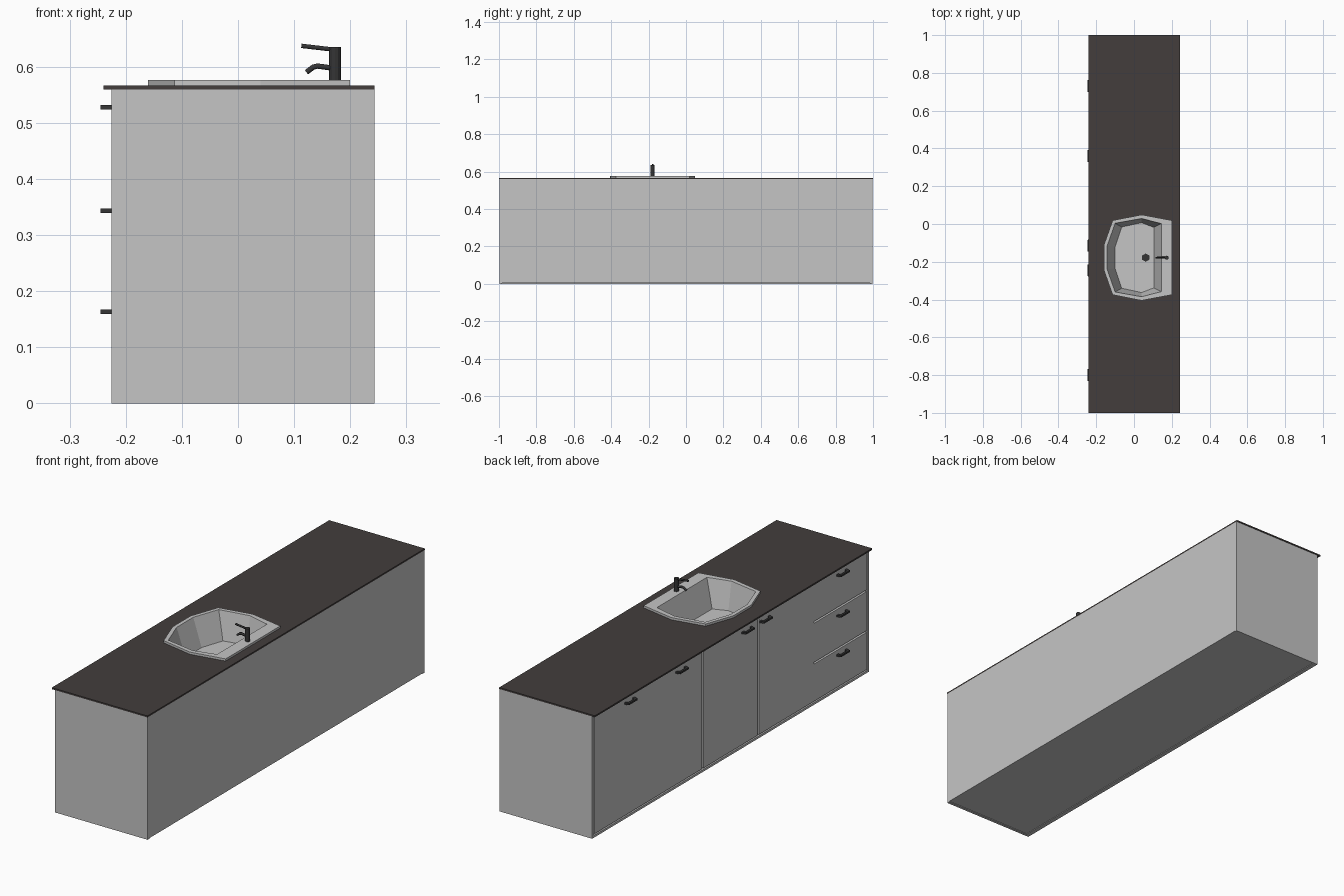
import bpy, bmesh
from mathutils import Vector

old = bpy.data.objects.get("Cube")
if old:
    bpy.data.objects.remove(old, do_unlink=True)


def material(name, rgb):
    m = bpy.data.materials.new(name)
    m.use_nodes = True
    colour = (*rgb, 1)
    m.diffuse_color = colour
    m.node_tree.nodes["Principled BSDF"].inputs["Base Color"].default_value = colour
    return m


GREY = material("light grey", (0.56, 0.56, 0.56))
BROWN = material("dark brown", (0.056, 0.048, 0.046))
DARK = material("dark metal", (0.035, 0.035, 0.036))


def finish(name, bm, mat):
    bmesh.ops.recalc_face_normals(bm, faces=bm.faces)
    mesh = bpy.data.meshes.new(name)
    bm.to_mesh(mesh)
    bm.free()
    mesh.materials.append(mat)
    ob = bpy.data.objects.new(name, mesh)
    bpy.context.collection.objects.link(ob)
    return ob


def box(name, x, y, z, mat):
    bm = bmesh.new()
    bmesh.ops.create_cube(bm, size=1)
    for v in bm.verts:
        v.co = [(a + b) / 2 + c * (b - a) for (a, b), c in zip((x, y, z), v.co)]
    return finish(name, bm, mat)


def cylinder(name, centre, radius, depth, sides, mat):
    bm = bmesh.new()
    bmesh.ops.create_cone(bm, cap_ends=True, segments=sides,
                          radius1=radius, radius2=radius, depth=depth)
    bmesh.ops.translate(bm, verts=bm.verts, vec=centre)
    return finish(name, bm, mat)


def tube(name, points, radius, mat):
    curve = bpy.data.curves.new(name, "CURVE")
    curve.dimensions = "3D"
    curve.bevel_depth = radius
    curve.bevel_resolution = 1
    curve.use_fill_caps = True
    spline = curve.splines.new("POLY")
    spline.points.add(len(points) - 1)
    for p, co in zip(spline.points, points):
        p.co = (*co, 1)
    curve.materials.append(mat)
    ob = bpy.data.objects.new(name, curve)
    bpy.context.collection.objects.link(ob)


FRONT, BACK, TOP = -0.225, 0.243, 0.559
SINK_Y = -0.178


# Mirror half an outline across the sink's centre line
def outline(half, z):
    far = [Vector((x, SINK_Y + w, z)) for x, w in half]
    near = [Vector((x, SINK_Y - w, z)) for x, w in reversed(half)]
    return far + near


OUTER = [(0.2, 0.197), (0.04, 0.227), (-0.113, 0.197), (-0.16, 0.065)]
INNER = [(0.145, 0.18), (0.04, 0.207), (-0.1, 0.182), (-0.143, 0.06)]
FLOOR = [(0.105, 0.16), (0.04, 0.185), (-0.065, 0.162), (-0.1, 0.058)]

# Cabinet carcass
box("bottom_panel", (-0.205, BACK), (-0.99, 0.99), (0.003, 0.015), GREY)
box("back_panel", (0.23, BACK), (-0.99, 0.99), (0.003, TOP), GREY)
for side, label in ((-1, "right"), (1, "left")):
    box(label + "_end_panel", (FRONT, BACK), sorted((side * 0.985, side * 0.998)), (0, TOP), GREY)
box("front_backing", (-0.212, -0.2), (-0.99, 0.99), (0.003, TOP), GREY)
box("plinth_strip", (FRONT, -0.205), (-0.99, 0.99), (0, 0.01), GREY)

# Doors and drawer fronts
GAP = 0.005
for name, y0, y1 in (("wide_door", 0.2, 0.985), ("middle_door", -0.2, 0.2),
                     ("narrow_door", -0.6, -0.2)):
    low = y0 if name == "narrow_door" else y0 + GAP
    box(name, (FRONT, -0.21), (low, y1 - GAP), (0.016, TOP), GREY)
for i, (z0, z1) in enumerate(((0.016, 0.186), (0.194, 0.372), (0.38, TOP))):
    box(f"drawer_front_{i + 1}", (FRONT, -0.21), (-0.98, -0.6), (z0, z1), GREY)


# Handles: a bar on two short legs
def handle(y, z):
    bm = bmesh.new()
    profile = [(FRONT, -0.036), (-0.245, -0.031), (-0.245, 0.031), (FRONT, 0.036),
               (FRONT, 0.024), (-0.236, 0.021), (-0.236, -0.021), (FRONT, -0.024)]
    face = bm.faces.new([bm.verts.new((x, y + dy, z - 0.004)) for x, dy in profile])
    ext = bmesh.ops.extrude_face_region(bm, geom=[face])
    bmesh.ops.translate(bm, vec=(0, 0, 0.008),
                        verts=[v for v in ext["geom"] if isinstance(v, bmesh.types.BMVert)])
    finish("handle", bm, DARK)


for y in (0.73, 0.36, -0.115, -0.245, -0.8):
    handle(y, 0.528)
for z in (0.343, 0.163):
    handle(-0.8, z)

# Worktop with a cut-out for the basin
bm = bmesh.new()
rect = [Vector((x, y, TOP)) for x, y in ((-0.24, -1), (BACK, -1), (BACK, 1), (-0.24, 1))]
hole = [(p + q) / 2 for p, q in zip(outline(OUTER, TOP), outline(INNER, TOP))]
edges = []
for loop in (rect, hole):
    vs = [bm.verts.new(p) for p in loop]
    edges += [bm.edges.new((vs[i - 1], vs[i])) for i in range(len(vs))]
bmesh.ops.triangle_fill(bm, use_beauty=True, use_dissolve=False, edges=edges)
ext = bmesh.ops.extrude_face_region(bm, geom=list(bm.faces))
bmesh.ops.translate(bm, vec=(0, 0, 0.007),
                    verts=[v for v in ext["geom"] if isinstance(v, bmesh.types.BMVert)])
finish("worktop", bm, BROWN)

# Basin: rim, sloping walls and floor
bm = bmesh.new()
rings = [[bm.verts.new(p) for p in outline(h, z)] for h, z in
         ((OUTER, 0.564), (OUTER, 0.576), (INNER, 0.576), (FLOOR, 0.45))]
for a, b in zip(rings, rings[1:]):
    for i in range(len(a)):
        bm.faces.new((a[i - 1], a[i], b[i], b[i - 1]))
bm.faces.new(rings[-1])
basin = finish("basin", bm, GREY)
# Make sure the floor of the open shell faces upwards
if basin.data.polygons[-1].normal.z < 0:
    basin.data.flip_normals()
cylinder("drain", (0.062, SINK_Y, 0.452), 0.022, 0.006, 6, DARK)

# Tap: column, spout and lever
cylinder("tap_column", (0.173, SINK_Y, 0.605), 0.0105, 0.06, 12, DARK)
tube("tap_spout", [(x, SINK_Y, z) for x, z in
                   ((0.17, 0.597), (0.142, 0.601), (0.134, 0.599), (0.122, 0.59))], 0.0055, DARK)
tube("tap_lever", [(0.173, SINK_Y, 0.63), (0.113, SINK_Y, 0.637)], 0.0045, DARK)
